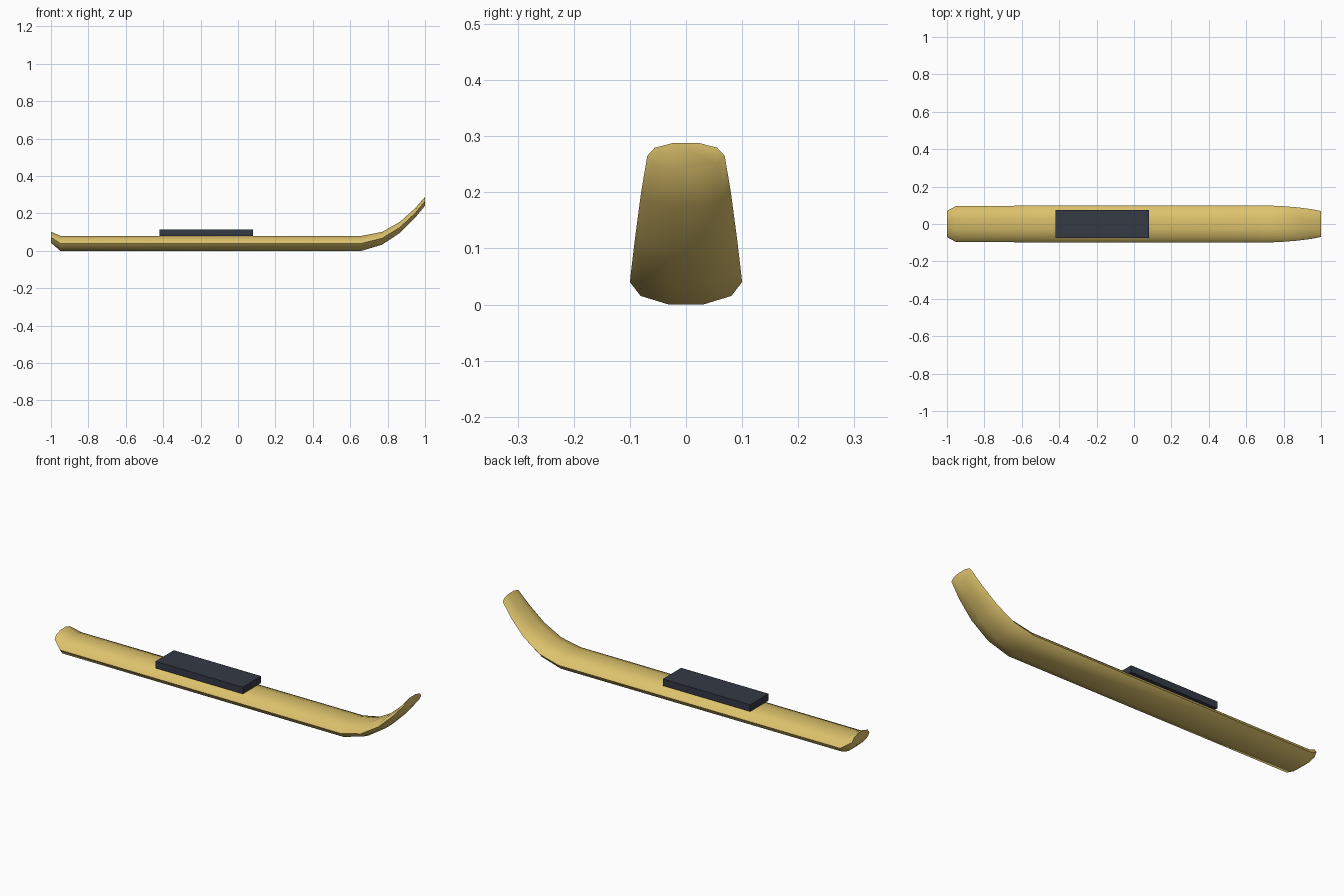
import bpy, bmesh, math

if "Cube" in bpy.data.objects:
    bpy.data.objects.remove(bpy.data.objects["Cube"], do_unlink=True)


def material(name, rgb):
    m = bpy.data.materials.new(name)
    m.use_nodes = True
    col = (*rgb, 1.0)
    m.diffuse_color = col
    m.node_tree.nodes["Principled BSDF"].inputs["Base Color"].default_value = col
    return m


def add_object(name, bm, mat):
    bmesh.ops.recalc_face_normals(bm, faces=bm.faces)
    mesh = bpy.data.meshes.new(name)
    bm.to_mesh(mesh)
    bm.free()
    mesh.materials.append(mat)
    obj = bpy.data.objects.new(name, mesh)
    bpy.context.collection.objects.link(obj)
    return obj


wood = material("pale wood", (0.72, 0.54, 0.15))
dark = material("dark slate", (0.034, 0.041, 0.060))

# Ski: ten-sided oval sections (x, centre z, half width, half height) lofted tail to tip
SIDES = 10
stations = [
    (-1.00, 0.073, 0.070, 0.031),
    (-0.95, 0.040, 0.097, 0.042),
    (0.66, 0.040, 0.100, 0.042),
    (0.77, 0.067, 0.097, 0.036),
    (0.865, 0.125, 0.090, 0.031),
    (0.945, 0.200, 0.080, 0.027),
    (1.00, 0.265, 0.069, 0.0245),
]
bm = bmesh.new()
rings = []
for x, z, w, h in stations:
    angles = [math.tau * i / SIDES for i in range(SIDES)]
    rings.append([bm.verts.new((x, w * math.cos(a), z + h * math.sin(a))) for a in angles])
for a, b in zip(rings, rings[1:]):
    for i in range(SIDES):
        j = (i + 1) % SIDES
        bm.faces.new((a[i], a[j], b[j], b[i]))
bm.faces.new(rings[0])
bm.faces.new(rings[-1])
ski = add_object("ski_body", bm, wood)

bpy.ops.object.select_all(action="DESELECT")
ski.select_set(True)
bpy.context.view_layer.objects.active = ski
bpy.ops.object.shade_smooth_by_angle(angle=math.radians(60))

# Binding plate resting on the deck
bm = bmesh.new()
bmesh.ops.create_cube(bm, size=1)
bmesh.ops.scale(bm, vec=(0.5, 0.15, 0.035), verts=bm.verts)
bmesh.ops.translate(bm, vec=(-0.17, 0, 0.0975), verts=bm.verts)
add_object("binding_plate", bm, dark)
